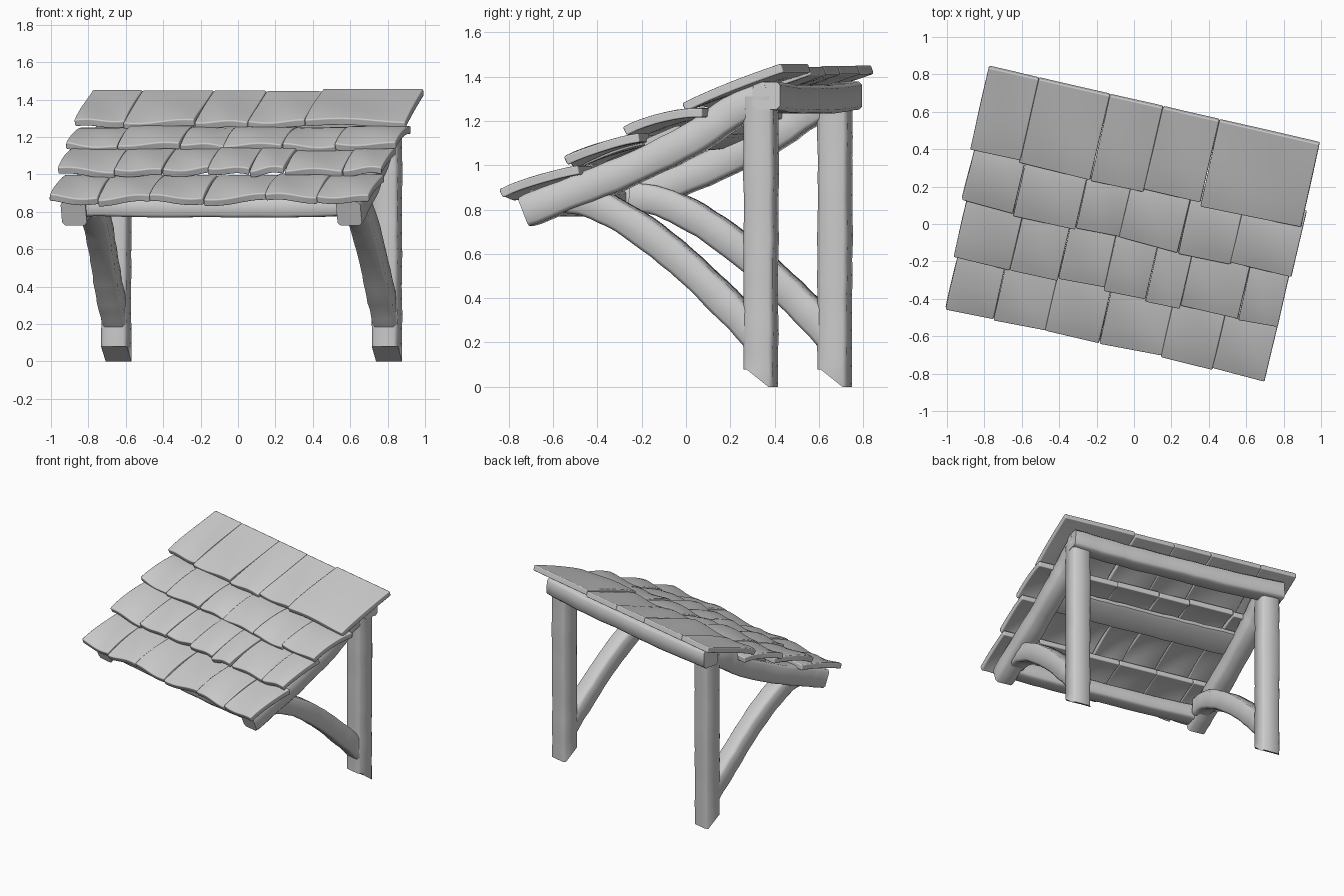
import bpy, bmesh, math, random
from mathutils import Vector, Matrix

random.seed(7)
old = bpy.data.objects.get("Cube")
if old:
    bpy.data.objects.remove(old, do_unlink=True)

# One weathered grey for everything
GREY = (0.6, 0.6, 0.6, 1)
grey = bpy.data.materials.new("weathered_grey")
grey.use_nodes = True
grey.diffuse_color = GREY
grey.node_tree.nodes["Principled BSDF"].inputs["Base Color"].default_value = GREY

# The whole shelter is turned a little about the vertical axis
TURN = Matrix.Rotation(math.radians(-13), 4, 'Z')


def finish(bm, name, sharp=60):
    bmesh.ops.recalc_face_normals(bm, faces=bm.faces)
    bm.transform(TURN)
    mesh = bpy.data.meshes.new(name)
    bm.to_mesh(mesh)
    bm.free()
    mesh.materials.append(grey)
    for p in mesh.polygons:
        p.use_smooth = True
    mesh.set_sharp_from_angle(angle=math.radians(sharp))
    obj = bpy.data.objects.new(name, mesh)
    bpy.context.collection.objects.link(obj)
    return obj


def smooth_path(points, steps=5):
    """Catmull-Rom curve through the points."""
    p = [Vector(q) for q in points]
    p = [2 * p[0] - p[1]] + p + [2 * p[-1] - p[-2]]
    out = []
    for a, b, c, d in zip(p, p[1:], p[2:], p[3:]):
        for i in range(steps):
            t = i / steps
            out.append(0.5 * (2 * b + (c - a) * t + (2 * a - 5 * b + 4 * c - d) * t * t
                              + (3 * b - a - 3 * c + d) * t ** 3))
    return out + [p[-2]]


def timber(name, points, width, height, side, wobble=0.04, foot_cut=0):
    """Hand-hewn beam: a chamfered section swept along a path."""
    path = smooth_path(points)
    side = Vector(side).normalized()
    bm = bmesh.new()
    rings = []
    k = 0.76
    section = [(1, k), (k, 1), (-k, 1), (-1, k), (-1, -k), (-k, -1), (k, -1), (1, -k)]
    for i, c in enumerate(path):
        t = (path[min(i + 1, len(path) - 1)] - path[max(i - 1, 0)]).normalized()
        up = t.cross(side).normalized()
        w = width / 2 * (1 + random.uniform(-wobble, wobble))
        h = height / 2 * (1 + random.uniform(-wobble, wobble))
        rings.append([bm.verts.new(c + side * (a * w) + up * (b * h)) for a, b in section])
    for r, s in zip(rings, rings[1:]):
        for j in range(8):
            bm.faces.new((r[j], r[j - 1], s[j - 1], s[j]))
    # worn front corner at the foot of a post
    for v in rings[0]:
        if foot_cut and v.co.y < path[0].y:
            v.co.z += foot_cut
    bm.faces.new(rings[0])
    bm.faces.new(rings[-1][::-1])
    return finish(bm, name)


# Posts, rafters and curved braces; eave and tip are the sideways lean of the front ends
for label, u, eave, tip in (("right", -0.785, 0.015, 0.05), ("left", 0.70, 0.04, 0.015)):
    timber(label + "_post",
           [(u, 0.508, 0), (u, 0.508, 0.4), (u, 0.51, 0.85), (u, 0.508, 1.31)],
           0.142, 0.138, (1, 0, 0), 0.03, foot_cut=0.08)
    timber(label + "_rafter",
           [(u + eave, -0.57, 0.79), (u + eave, -0.38, 0.865), (u + eave * 0.7, -0.1, 0.975),
            (u + eave * 0.4, 0.2, 1.12), (u, 0.38, 1.24), (u, 0.56, 1.32)],
           0.135, 0.14, (1, 0, 0))
    timber(label + "_brace",
           [(u, 0.52, 0.20), (u, 0.34, 0.385), (u + tip * 0.3, 0.14, 0.57),
            (u + tip * 0.7, -0.08, 0.735), (u + tip, -0.28, 0.835), (u + tip, -0.42, 0.855)],
           0.13, 0.135, (1, 0, 0))

# Cross beams carrying the roof; the purlin is a plank lying along the slope
for name, y, z, ends, depth, tall, sag, tilt in (
        ("back_beam", 0.55, 1.315, (-0.87, 0.77), 0.13, 0.125, 0.015, 0),
        ("middle_purlin", 0.06, 1.125, (-0.80, 0.72), 0.19, 0.05, 0.003, 0.42),
        ("eave_beam", -0.50, 0.835, (-0.78, 0.74), 0.12, 0.11, 0.01, 0)):
    a, b = ends
    timber(name, [(a, y, z), (a * 0.5, y, z - sag), (0, y, z - sag), (b * 0.5, y, z - sag), (b, y, z)],
           depth, tall, (0, 1, tilt))


def shingle(name, left, right, tip, end, z, slope, tuck):
    """Warped slab rising from its lower edge at tip, its upper end tucked under the next course."""
    bm = bmesh.new()
    bmesh.ops.create_grid(bm, x_segments=8, y_segments=8, size=0.5)
    tip += random.uniform(-0.018, 0.008)
    lift, roll = random.uniform(-0.005, 0.007), random.uniform(-0.02, 0.02)
    skew = random.uniform(-0.015, 0.015)
    phase = random.uniform(0, math.tau)
    for v in bm.verts:
        s, t = v.co.x + 0.5, v.co.y + 0.5
        wave = 0.009 * math.sin(phase + 5 * s + 3 * t) * (1 - t)
        y = tip + (end - tip) * t + skew * (s - 0.5) * (1 - t)
        v.co = (left + (right - left) * s + 0.3 * skew * (1 - t), y,
                z + slope * (y - tip) + lift + roll * (s - 0.5) * (1 - t) + wave
                - 0.012 * (1 - t) ** 6 - tuck * t ** 3)
    obj = finish(bm, name)
    slab = obj.modifiers.new("thickness", 'SOLIDIFY')
    slab.thickness = 0.042
    slab.offset = -1
    edge = obj.modifiers.new("worn_edges", 'BEVEL')
    edge.width = 0.008
    edge.segments = 2
    edge.harden_normals = True


# Roof courses: lower edge, upper end, height, slope, tuck, joints across
courses = (
    ("eave", -0.655, -0.30, 0.895, 0.37, 0.03, (-0.88, -0.62, -0.335, -0.04, 0.30, 0.585, 0.872)),
    ("lower", -0.375, -0.02, 1.04, 0.37, 0.03, (-0.90, -0.59, -0.33, -0.08, 0.15, 0.34, 0.655, 0.87)),
    ("upper", -0.09, 0.28, 1.17, 0.37, 0.055, (-0.92, -0.64, -0.30, -0.06, 0.265, 0.55, 0.885)),
    ("ridge", 0.19, 0.64, 1.298, 0.335, 0, (-0.945, -0.67, -0.28, 0.01, 0.32, 0.87)),
)
for label, tip, end, z, slope, tuck, joints in courses:
    for i, (a, b) in enumerate(zip(joints, joints[1:])):
        shingle(f"{label}_shingle_{i + 1}", a, b, tip, end, z, slope, tuck)
